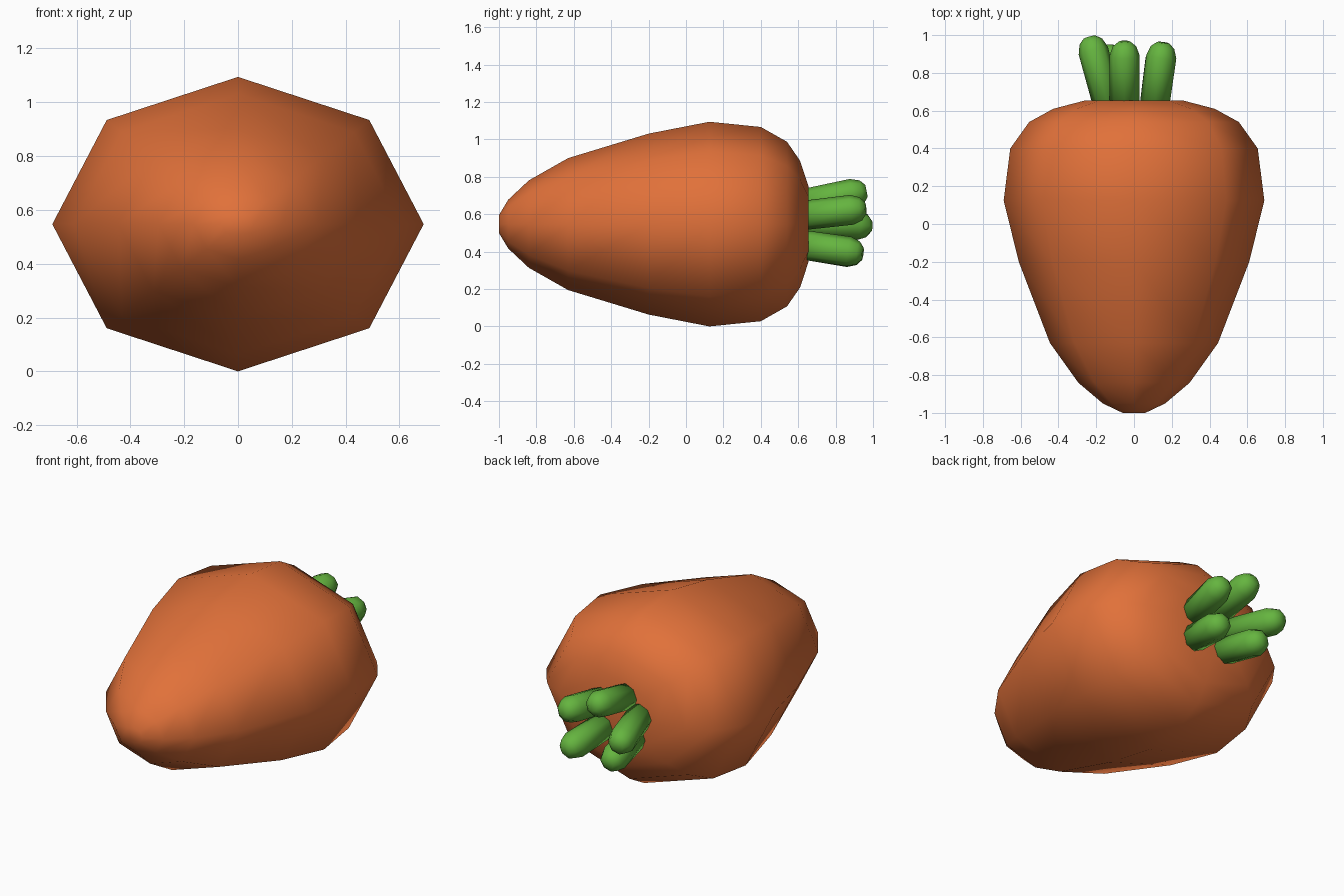
import bpy, bmesh, math
from mathutils import Vector

if "Cube" in bpy.data.objects:
    bpy.data.objects.remove(bpy.data.objects["Cube"])


def material(name, rgb):
    m = bpy.data.materials.new(name)
    m.diffuse_color = (*rgb, 1)
    m.use_nodes = True
    m.node_tree.nodes["Principled BSDF"].inputs["Base Color"].default_value = m.diffuse_color
    return m


orange = material("carrot orange", (0.75, 0.165, 0.042))
green = material("stem green", (0.13, 0.46, 0.05))


def loft(name, rings, u, v, mat, sides=8):
    """Skin rings (centre, radius along u, radius along v) and cap both ends."""
    bm = bmesh.new()
    loops = []
    for c, ru, rv in rings:
        loops.append([bm.verts.new(c + u * ru * math.cos(a) + v * rv * math.sin(a))
                      for a in (2 * math.pi * i / sides for i in range(sides))])
    for p, q in zip(loops, loops[1:]):
        for i in range(sides):
            j = (i + 1) % sides
            bm.faces.new((p[i], p[j], q[j], q[i]))
    bm.faces.new(loops[0])
    bm.faces.new(loops[-1])
    bmesh.ops.recalc_face_normals(bm, faces=bm.faces)
    for f in bm.faces:
        f.smooth = True
    me = bpy.data.meshes.new(name)
    bm.to_mesh(me)
    bm.free()
    me.materials.append(mat)
    ob = bpy.data.objects.new(name, me)
    bpy.context.collection.objects.link(ob)
    return ob


X, Y, Z = Vector((1, 0, 0)), Vector((0, 1, 0)), Vector((0, 0, 1))
MID = 0.547

# Root: flattened eight-sided body, tip towards the front (y, half width)
profile = [(-1.0, 0.06), (-0.95, 0.165), (-0.84, 0.295), (-0.63, 0.445),
           (-0.2, 0.61), (0.125, 0.69), (0.4, 0.655), (0.54, 0.555),
           (0.61, 0.427), (0.655, 0.255)]
flat = MID / 0.69
loft("carrot_root", [(Vector((0, y, MID)), r, r * flat) for y, r in profile],
     X, Z, orange)

# Stems: stubby rounded rods fanning out of the back (base at y 0.6, tip)
stems = [((-0.05, 0.60, 0.65), (-0.05, 0.965, 0.725)),
         ((0.105, 0.60, 0.59), (0.155, 0.96, 0.632)),
         ((0.105, 0.60, 0.44), (0.15, 0.945, 0.39)),
         ((-0.13, 0.60, 0.57), (-0.235, 0.99, 0.535)),
         ((-0.10, 0.60, 0.44), (-0.14, 0.945, 0.385))]
for n, (a, b) in enumerate(stems, 1):
    a, b = Vector(a), Vector(b)
    d = (b - a).normalized()
    u = d.cross(Z).normalized()
    v = u.cross(d)
    rings = [(a, 0.078, 0.078), (b - d * 0.075, 0.08, 0.08),
             (b - d * 0.025, 0.062, 0.062), (b, 0.032, 0.032)]
    loft(f"stem_{n}", rings, u, v, green)
